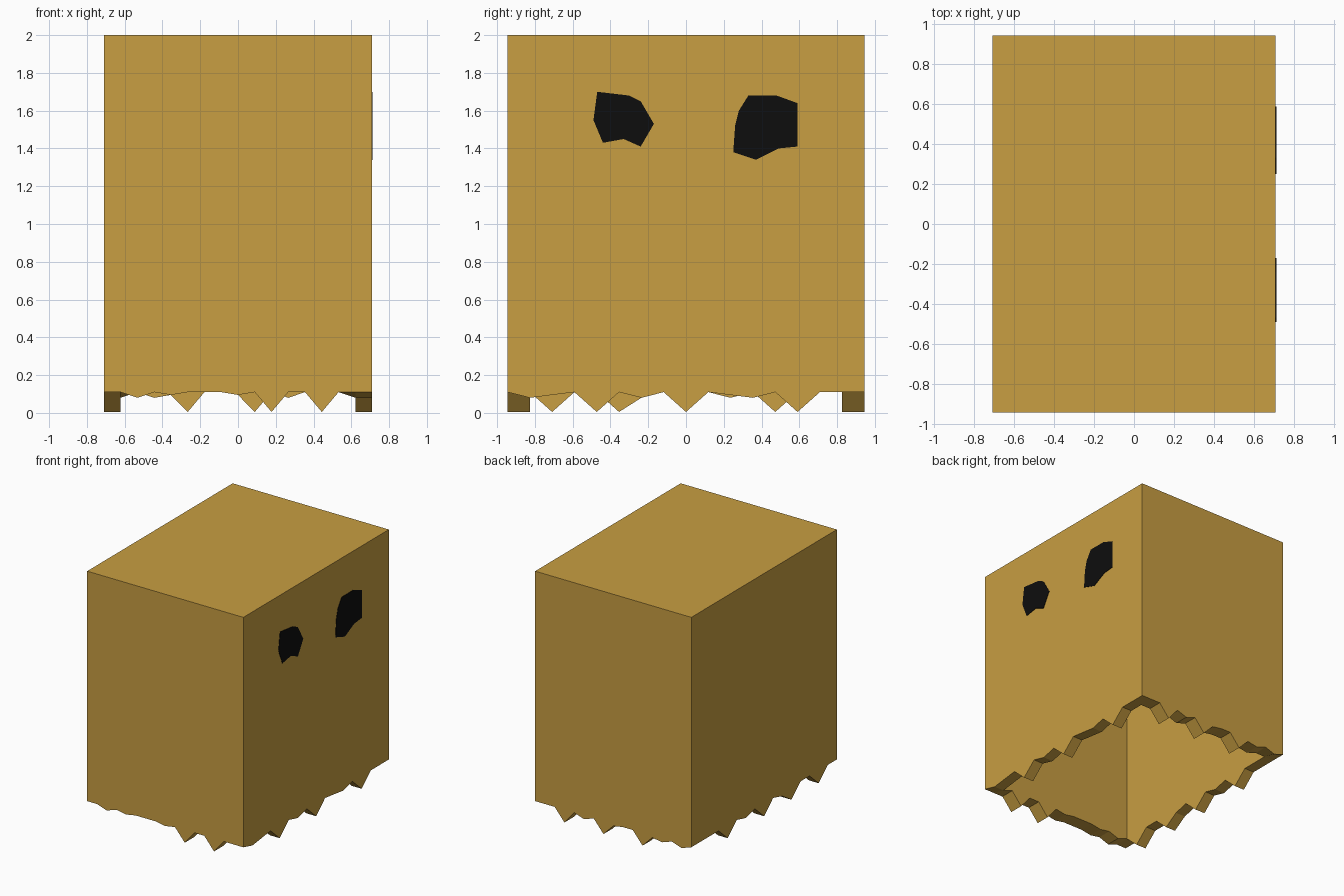
import bpy
import bmesh

cube = bpy.data.objects.get("Cube")
if cube:
    bpy.data.objects.remove(cube, do_unlink=True)

HALF_X, HALF_Y, TOP = 0.71, 0.945, 2.0
CEILING = 1.88
CELLS = 16

# Ragged hem: one letter per grid step (high, middle, low, tooth tip)
LEVEL = {"h": 0.11, "m": 0.095, "l": 0.08, "t": 0.005}
FRONT = "hhlhmhhhmhthhthhh"
BACK = "hlhlmthhmthlhthhh"
RIGHT = "hlmhthlhthmlhthhh"
LEFT = "hhthhtlhthlhthhhh"


def make_material(name, color):
    mat = bpy.data.materials.new(name)
    mat.use_nodes = True
    mat.diffuse_color = color
    bsdf = next(n for n in mat.node_tree.nodes if n.type == "BSDF_PRINCIPLED")
    bsdf.inputs["Base Color"].default_value = color
    bsdf.inputs["Roughness"].default_value = 0.9
    return mat


def finish(bm, name, mat):
    bmesh.ops.recalc_face_normals(bm, faces=bm.faces)
    mesh = bpy.data.meshes.new(name)
    bm.to_mesh(mesh)
    bm.free()
    mesh.materials.append(mat)
    obj = bpy.data.objects.new(name, mesh)
    bpy.context.collection.objects.link(obj)
    return obj


def ring_sides(low, high):
    """Four grid-coordinate sides, running front, right, back, left."""
    up = list(range(low, high + 1))
    return [
        ([(i, low) for i in up], FRONT),
        ([(high, j) for j in up], RIGHT),
        ([(i, high) for i in reversed(up)], BACK),
        ([(low, j) for j in reversed(up)], LEFT),
    ]


def shell_ring(bm, low, high, z_top, corner_drop):
    """Vertical walls with a ragged lower edge, closed on top."""
    verts, lid = {}, []

    def place(i, j, z):
        return bm.verts.new(((2 * i / CELLS - 1) * HALF_X,
                             (2 * j / CELLS - 1) * HALF_Y, z))

    sides = ring_sides(low, high)
    for n, (cells, hem) in enumerate(sides):
        for i, j in cells:
            step = i if n % 2 == 0 else j
            if (i, j) not in verts:
                corner = step in (low, high)
                z = corner_drop.get((i, j), LEVEL["h"]) if corner else LEVEL[hem[step]]
                verts[i, j] = place(i, j, z)
        lid.append(place(*cells[0], z_top))
    for n, (cells, hem) in enumerate(sides):
        edge = [verts[c] for c in cells]
        bm.faces.new(edge + [lid[(n + 1) % 4], lid[n]])
    bm.faces.new(lid)
    return verts


def build_bag(mat):
    bm = bmesh.new()
    last = CELLS - 1
    outer = shell_ring(bm, 0, CELLS, TOP, {})
    inner = shell_ring(bm, 1, last, CEILING, {(last, 1): LEVEL["l"]})

    def clamp(c):
        return min(max(c, 1), last)

    # Underside of the wall joins the two hems cell by cell
    for cells, hem in ring_sides(0, CELLS):
        for a, b in zip(cells[1:-2], cells[2:-1]):
            bm.faces.new((outer[a], outer[b],
                          inner[clamp(b[0]), clamp(b[1])],
                          inner[clamp(a[0]), clamp(a[1])]))
    for i, j in ((0, 0), (CELLS, 0), (CELLS, CELLS), (0, CELLS)):
        ci, cj = clamp(i), clamp(j)
        bm.faces.new((outer[i, j], outer[ci, j], inner[ci, cj], outer[i, cj]))
    return finish(bm, "box_shell", mat)


def build_eye(name, outline, mat):
    bm = bmesh.new()
    face = bm.faces.new([bm.verts.new((HALF_X - 0.002, y, z)) for y, z in outline])
    made = bmesh.ops.extrude_face_region(bm, geom=[face])
    moved = [v for v in made["geom"] if isinstance(v, bmesh.types.BMVert)]
    bmesh.ops.translate(bm, verts=moved, vec=(0.005, 0, 0))
    return finish(bm, name, mat)


cardboard = make_material("cardboard_tan", (0.578, 0.342, 0.054, 1))
black = make_material("eye_black", (0.004, 0.004, 0.004, 1))

build_bag(cardboard)

# Torn eye patches on the +x wall
build_eye("front_eye", [(-.47, 1.7), (-.3, 1.68), (-.24, 1.65), (-.17, 1.53),
                        (-.24, 1.41), (-.33, 1.45), (-.44, 1.43), (-.49, 1.55)], black)
build_eye("rear_eye", [(.33, 1.68), (.48, 1.68), (.59, 1.64), (.59, 1.41), (.49, 1.4),
                       (.37, 1.34), (.25, 1.38), (.26, 1.52), (.28, 1.6)], black)
